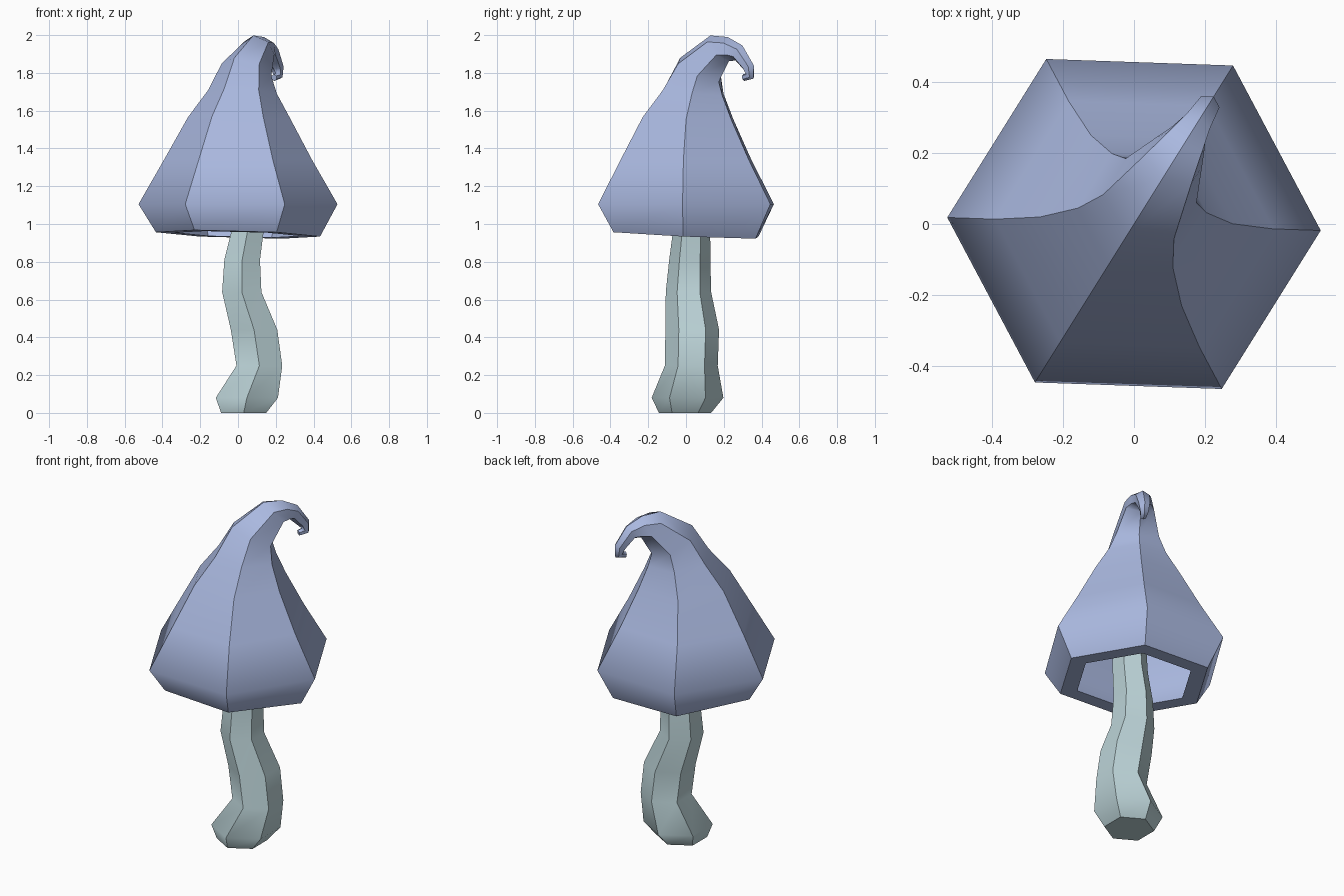
import bpy, bmesh
from math import sin, cos, pi, radians
from mathutils import Vector

if "Cube" in bpy.data.objects:
    bpy.data.objects.remove(bpy.data.objects["Cube"])

UP = Vector((0, 0, 1))


def material(name, color):
    m = bpy.data.materials.new(name)
    m.diffuse_color = color
    m.use_nodes = True
    m.node_tree.nodes["Principled BSDF"].inputs["Base Color"].default_value = m.diffuse_color
    return m


def ring(center, radius, heading, tilt):
    """Six-sided ring, leaning towards the heading by the tilt angle."""
    h, t = radians(heading), radians(tilt)
    d = Vector((cos(h), sin(h), 0))
    side = Vector((-sin(h), cos(h), 0))
    lean = d * cos(t) - UP * sin(t)
    return [center + radius * (cos(k * pi / 3) * lean + sin(k * pi / 3) * side)
            for k in range(6)]


def loft(name, rings, mat, hard_rings=()):
    """Skin a stack of rings, smooth along its length and sharp on the ridges."""
    bm = bmesh.new()
    loops = [[bm.verts.new(p) for p in r] for r in rings]
    for a, b in zip(loops, loops[1:]):
        for k in range(6):
            j = (k + 1) % 6
            bm.faces.new((a[k], a[j], b[j], b[k])).smooth = True
    bm.faces.new(loops[0][::-1])
    bm.faces.new(loops[-1])
    bmesh.ops.recalc_face_normals(bm, faces=bm.faces)
    for a, b in zip(loops, loops[1:]):
        for k in range(6):
            bm.edges.get((a[k], b[k])).smooth = False
    for i in hard_rings:
        for k in range(6):
            bm.edges.get((loops[i][k], loops[i][(k + 1) % 6])).smooth = False
    mesh = bpy.data.meshes.new(name)
    bm.to_mesh(mesh)
    bm.free()
    mesh.materials.append(mat)
    ob = bpy.data.objects.new(name, mesh)
    bpy.context.collection.objects.link(ob)
    return ob


# Stem: bent column, rows are x, y, z, radius
stem_rows = [
    (.03, -.005, 0, .138), (.047, .008, .08, .19), (.113, .028, .25, .14),
    (.085, .033, .44, .142), (.02, .013, .64, .12), (.022, .02, .81, .109),
    (.052, .03, .97, .098), (.07, .035, 1.3, .09),
]
loft("stem", [ring(Vector(r[:3]), r[3], 30, 0) for r in stem_rows],
     material("pale_teal", (.50, .65, .68, 1)), (0, 7))

# Cap: hollow underside, rim, cone and curled tip;
# rows are distance along the curl direction, z, radius, tilt
HEADING = 58
cap_rows = [
    (.02, 1.5, .16, 3), (0, 1.12, .41, 3), (0, .945, .335, 3),
    (0, .945, .435, 3), (0, 1.105, .527, 0), (0, 1.34, .392, 0),
    (.012, 1.56, .272, 2), (.045, 1.70, .182, 6), (.084, 1.816, .136, 28),
    (.21, 1.93, .089, 50), (.277, 1.927, .065, 75), (.33, 1.906, .045, 120),
    (.39, 1.83, .035, 165), (.40, 1.784, .025, 215), (.36, 1.775, .018, 260),
]
h = radians(HEADING)
loft("cap", [ring(Vector((s * cos(h), s * sin(h), z)), r, HEADING, t)
             for s, z, r, t in cap_rows],
     material("periwinkle", (.40, .48, .74, 1)), (0, 2, 3, 14))
